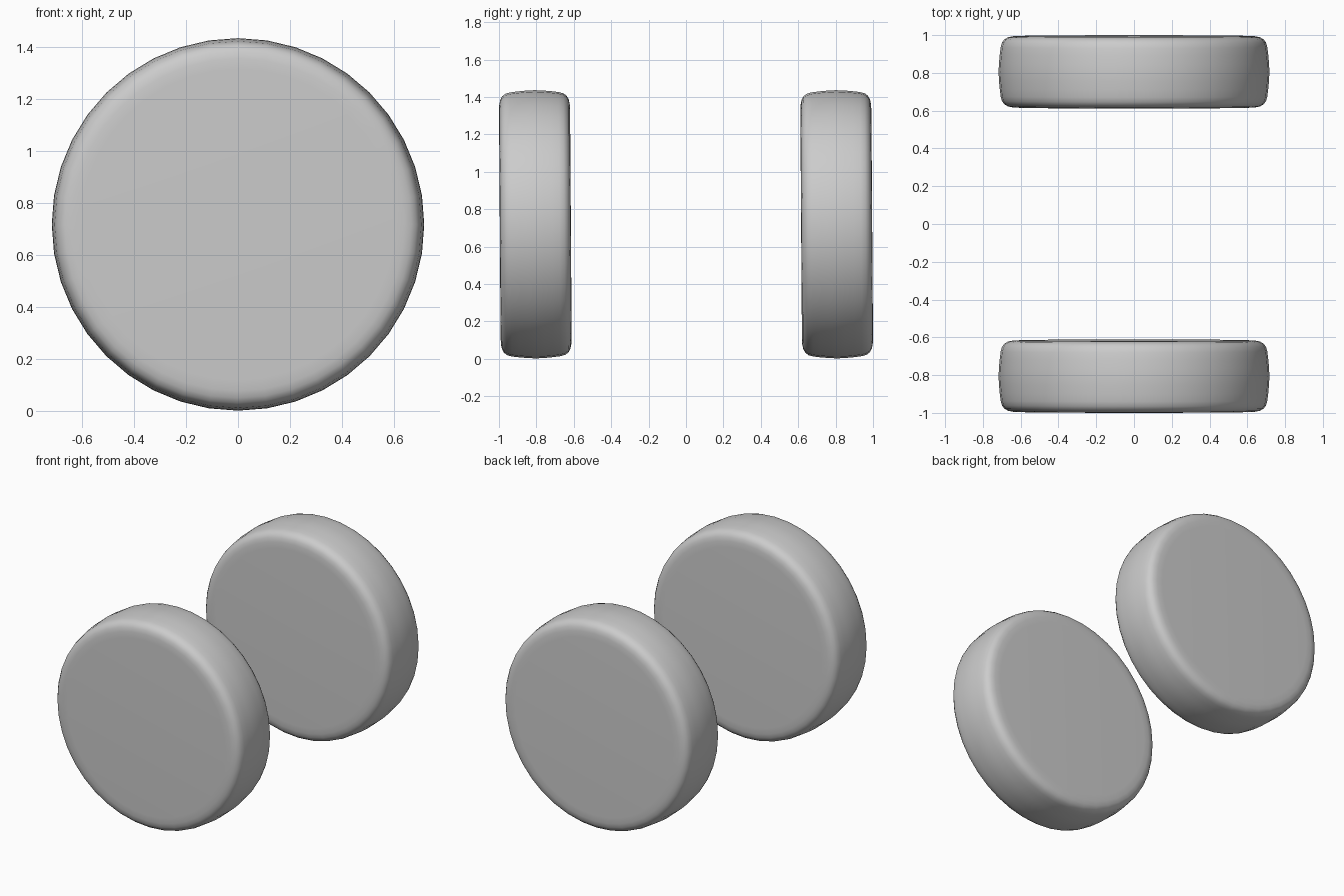
import bpy, bmesh
from math import radians, pi
from mathutils import Vector, Matrix

if "Cube" in bpy.data.objects:
    bpy.data.objects.remove(bpy.data.objects["Cube"])

SEGMENTS = 40

# Half cross-section of a wheel: (radius, offset along axle), softly rounded rim
HALF = [(0.60, 0.190), (0.64, 0.1885), (0.667, 0.183), (0.686, 0.172),
        (0.699, 0.155), (0.706, 0.13), (0.711, 0.09), (0.715, 0.045)]
PROFILE = HALF + [(0.717, 0.0)] + [(r, -y) for r, y in reversed(HALF)]


def wheel(name, y):
    bm = bmesh.new()
    # Lathe the profile around the axle (y)
    rings = []
    for r, off in PROFILE:
        ring = []
        for i in range(SEGMENTS):
            rot = Matrix.Rotation(2 * pi * i / SEGMENTS, 3, 'Y')
            ring.append(bm.verts.new(rot @ Vector((0, off, r))))
        rings.append(ring)
    for a, b in zip(rings, rings[1:]):
        for i in range(SEGMENTS):
            j = (i + 1) % SEGMENTS
            bm.faces.new((a[i], a[j], b[j], b[i]))
    # Flat side discs
    bm.faces.new(rings[0])
    bm.faces.new(rings[-1])
    bmesh.ops.recalc_face_normals(bm, faces=bm.faces)
    for f in bm.faces:
        f.smooth = True
    mesh = bpy.data.meshes.new(name)
    bm.to_mesh(mesh)
    bm.free()
    obj = bpy.data.objects.new(name, mesh)
    bpy.context.collection.objects.link(obj)
    # Both wheels lean very slightly towards the front
    obj.location = (0, y, 0.719)
    obj.rotation_euler = (radians(0.4), 0, 0)
    return obj


# Pair of wheels
wheel("front_wheel", -0.8055)
wheel("back_wheel", 0.8055)
